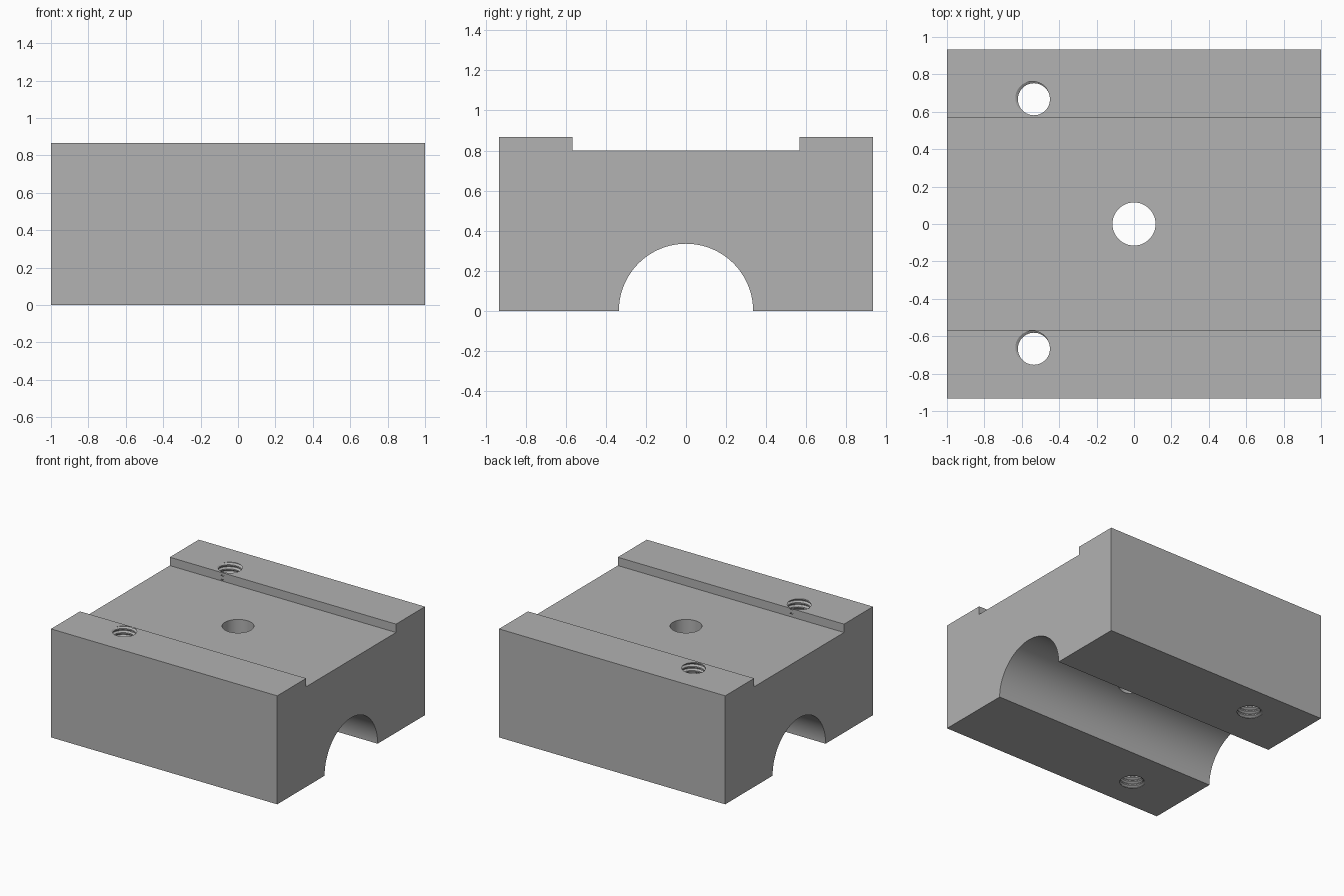
import bpy, bmesh, math

if "Cube" in bpy.data.objects:
    bpy.data.objects.remove(bpy.data.objects["Cube"])

grey = bpy.data.materials.new("plain grey")
grey.diffuse_color = (0.445, 0.445, 0.445, 1)
grey.use_nodes = True
grey.node_tree.nodes["Principled BSDF"].inputs["Base Color"].default_value = grey.diffuse_color

HALF_Y, TOP, SLOT_Y, SLOT_Z, ARCH_R = 0.933, 0.867, 0.567, 0.80, 0.335


def to_object(name, bm):
    bmesh.ops.recalc_face_normals(bm, faces=bm.faces[:])
    mesh = bpy.data.meshes.new(name)
    bm.to_mesh(mesh)
    bm.free()
    mesh.materials.append(grey)
    ob = bpy.data.objects.new(name, mesh)
    bpy.context.collection.objects.link(ob)
    return ob


def clamp_block():
    """Side profile with top slot and arched underside, extruded along x."""
    half = [(HALF_Y, 0), (HALF_Y, TOP), (SLOT_Y, TOP), (SLOT_Y, SLOT_Z)]
    outline = half + [(-y, z) for y, z in reversed(half)]
    n = 64
    outline += [(-ARCH_R * math.cos(math.pi * i / n), ARCH_R * math.sin(math.pi * i / n))
                for i in range(n + 1)]
    bm = bmesh.new()
    face = bm.faces.new([bm.verts.new((-1, y, z)) for y, z in outline])
    out = bmesh.ops.extrude_face_region(bm, geom=[face])
    bmesh.ops.translate(bm, vec=(2, 0, 0),
                        verts=[v for v in out["geom"] if isinstance(v, bmesh.types.BMVert)])
    return to_object("clamp_block", bm)


def plain_cutter(name, radius):
    bm = bmesh.new()
    bmesh.ops.create_cone(bm, cap_ends=True, segments=48, radius1=radius, radius2=radius, depth=2.4)
    return to_object(name, bm)


def thread_cutter(name, cx, cy, minor=0.0857, major=0.1012, pitch=1 / 30, n=36):
    """Screw-shaped solid: a helical ridge swept around a core."""
    profile = [(0.0, minor), (0.3, minor), (0.6, major), (0.7, major)]
    m, turns = len(profile), 30
    # put the ridge at the top surface on the left rear side
    z0 = TOP - pitch * (28 + 0.65 + 150 / 360)
    bm = bmesh.new()

    def vert(j, k):
        phase, r = profile[k % m]
        a = 2 * math.pi * j / n
        z = z0 + pitch * (k // m + phase + j / n)
        return bm.verts.new((cx + r * math.cos(a), cy + r * math.sin(a), z))

    levels = turns * m
    cols = [[vert(j, k) for k in range(levels + 1 + (m if j == 0 else 0))] for j in range(n)]
    cols.append(cols[0][m:])          # each turn joins the next one up
    for a, b in zip(cols, cols[1:]):
        for k in range(levels):
            bm.faces.new((a[k], b[k], b[k + 1], a[k + 1]))
    # close both ends with fans
    low = bm.verts.new((cx, cy, z0 - 0.1))
    high = bm.verts.new((cx, cy, TOP + 0.2))
    for e in [e for e in bm.edges if e.is_boundary]:
        apex = low if e.verts[0].co.z < TOP / 2 else high
        bm.faces.new((e.verts[0], e.verts[1], apex))
    return to_object(name, bm)


block = clamp_block()
cutters = [plain_cutter("centre_hole_cutter", 0.1155),
           thread_cutter("rear_thread_cutter", -0.535, 0.667),
           thread_cutter("front_thread_cutter", -0.535, -0.667)]

# drill the holes
bpy.context.view_layer.objects.active = block
block.select_set(True)
for c in cutters:
    c.hide_render = True
    mod = block.modifiers.new(c.name, "BOOLEAN")
    mod.operation, mod.solver, mod.object = "DIFFERENCE", "EXACT", c
    bpy.ops.object.modifier_apply(modifier=mod.name)
for c in cutters:
    bpy.data.objects.remove(c)

bpy.ops.object.shade_smooth_by_angle(angle=math.radians(30))
